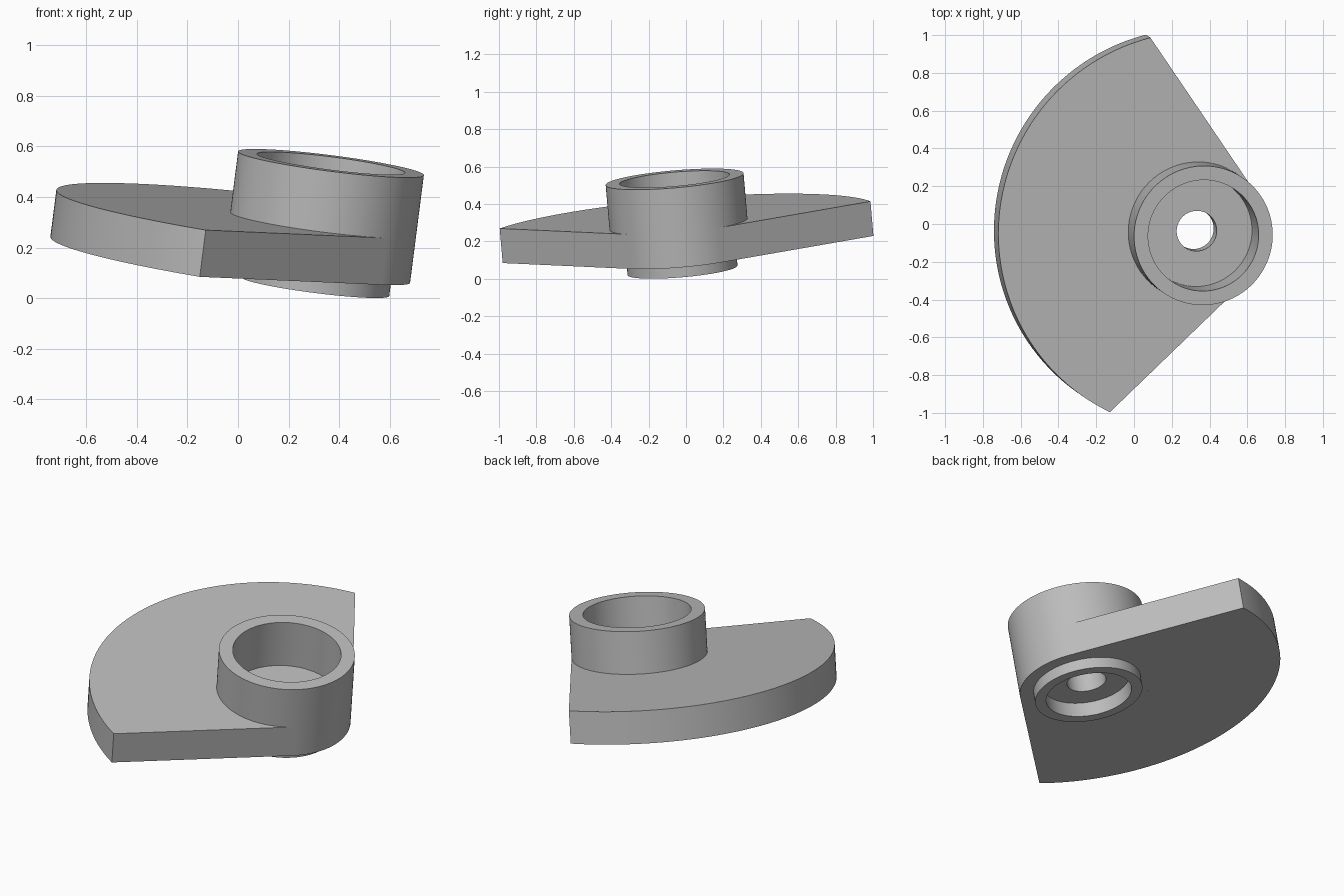
import bpy
import bmesh
from math import acos, cos, sin, pi, radians
from mathutils import Matrix, Vector

if "Cube" in bpy.data.objects:
    bpy.data.objects.remove(bpy.data.objects["Cube"], do_unlink=True)

# Shared dimensions, in the part's own frame (axis = local z, plate underside = 0)
HUB_R, HUB_TOP = 0.37, 0.43
ARC_R, PLATE_T = 1.063, 0.187
ARC_START, ARC_END = radians(104), radians(244.2)
BOSS_R, BOSS_Z = 0.295, -0.063

# Tilted placement of the whole part
axis = Vector((0.128, -0.087, 1)).normalized()
tilt = Vector((0, 0, 1)).rotation_difference(axis).to_matrix().to_4x4()
PLACE = Matrix.Translation((0.313, -0.024, 0.108)) @ tilt

grey = bpy.data.materials.new("plain grey")
grey.use_nodes = True
grey.diffuse_color = (0.5, 0.5, 0.5, 1)
grey.node_tree.nodes["Principled BSDF"].inputs["Base Color"].default_value = (0.5, 0.5, 0.5, 1)


def finish(bm, name):
    bmesh.ops.recalc_face_normals(bm, faces=bm.faces)
    mesh = bpy.data.meshes.new(name)
    bm.to_mesh(mesh)
    bm.free()
    mesh.materials.append(grey)
    obj = bpy.data.objects.new(name, mesh)
    bpy.context.collection.objects.link(obj)
    obj.matrix_world = PLACE
    bpy.ops.object.select_all(action="DESELECT")
    obj.select_set(True)
    bpy.context.view_layer.objects.active = obj
    bpy.ops.object.shade_smooth_by_angle(angle=radians(30))
    return obj


def arc(radius, start, end, steps):
    angles = [start + (end - start) * i / steps for i in range(steps + 1)]
    return [(radius * cos(a), radius * sin(a), 0) for a in angles]


def lathe(name, profile, steps=128):
    bm = bmesh.new()
    rings = []
    for i in range(steps):
        a = 2 * pi * i / steps
        rings.append([bm.verts.new((r * cos(a), r * sin(a), z)) for r, z in profile])
    n = len(profile)
    for i in range(steps):
        here, there = rings[i], rings[(i + 1) % steps]
        for j in range(n):
            k = (j + 1) % n
            bm.faces.new((here[j], there[j], there[k], here[k]))
    return finish(bm, name)


# Hub: collar, upper bore, through hole, lower counterbore and boss
lathe("hub", [
    (HUB_R, 0), (HUB_R, HUB_TOP),
    (BOSS_R, HUB_TOP), (BOSS_R, 0.15),
    (0.107, 0.15), (0.107, 0.02),
    (0.235, 0.02), (0.235, BOSS_Z),
    (BOSS_R, BOSS_Z), (BOSS_R, 0),
])

# Sector plate: straight sides run tangent to the hub
swing = acos(HUB_R / ARC_R)
outline = arc(ARC_R, ARC_START, ARC_END, 96)
outline += arc(HUB_R, ARC_END + swing, ARC_START - swing, 100)
bm = bmesh.new()
base = bm.faces.new([bm.verts.new(p) for p in outline])
grown = bmesh.ops.extrude_face_region(bm, geom=[base], use_keep_orig=True)
top = [v for v in grown["geom"] if isinstance(v, bmesh.types.BMVert)]
bmesh.ops.translate(bm, verts=top, vec=(0, 0, PLATE_T))
finish(bm, "sector_plate")
